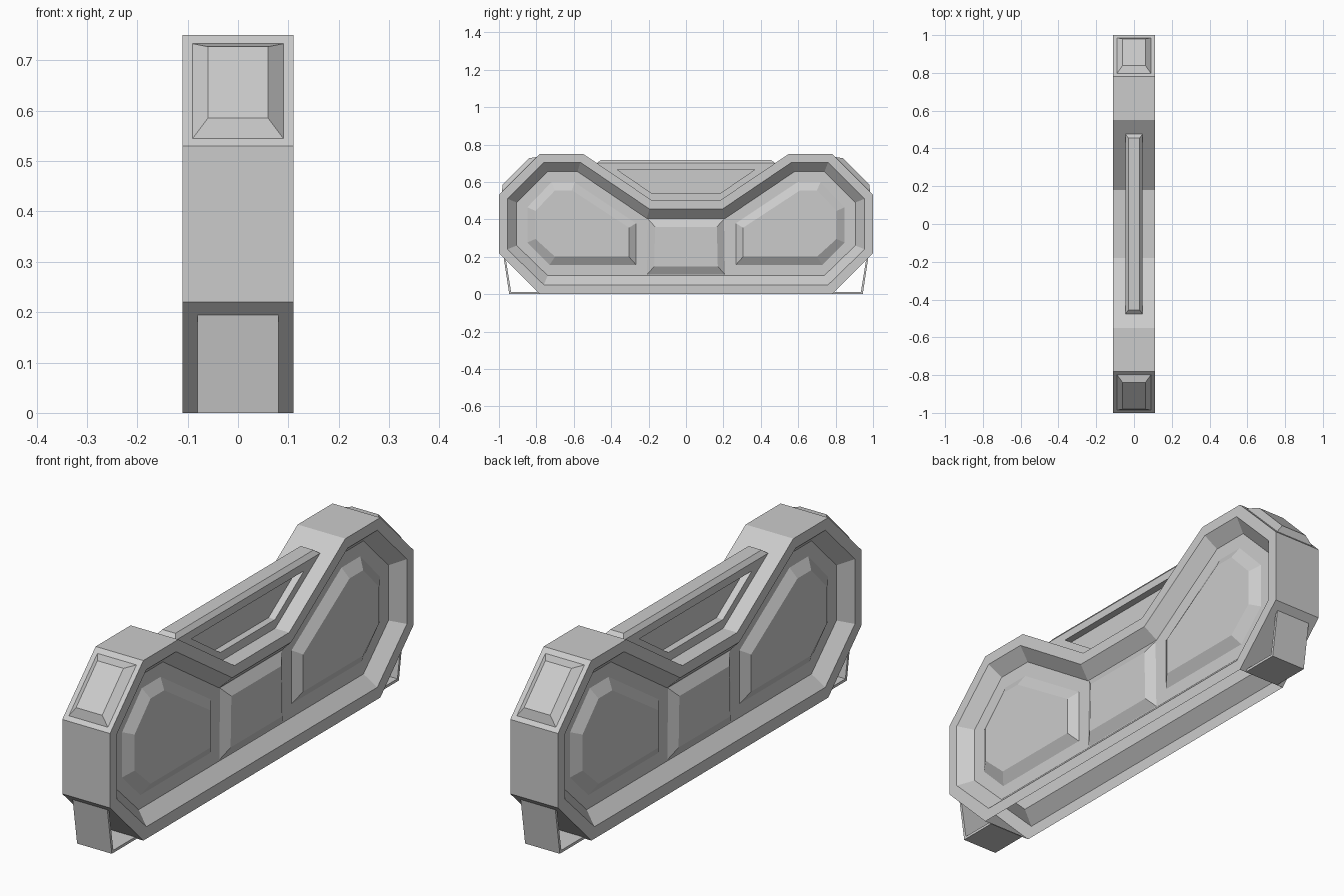
import bpy, bmesh

if "Cube" in bpy.data.objects:
    bpy.data.objects.remove(bpy.data.objects["Cube"])


def both(half):
    """Mirror a half profile (y, z) across y = 0 into a closed loop."""
    return half + [(-y, z) for y, z in reversed(half)]


def loft(name, rings, open_edge=None):
    """Skin a chain of equal-length 3D loops, capping both ends.
    open_edge = (ring, edge) leaves out one side face."""
    bm = bmesh.new()
    vs = [[bm.verts.new(p) for p in r] for r in rings]
    n = len(rings[0])
    bm.faces.new(vs[0])
    bm.faces.new(list(reversed(vs[-1])))
    for k in range(len(vs) - 1):
        for i in range(n):
            if (k, i) != open_edge:
                j = (i + 1) % n
                bm.faces.new((vs[k][i], vs[k][j], vs[k + 1][j], vs[k + 1][i]))
    bmesh.ops.recalc_face_normals(bm, faces=bm.faces)
    me = bpy.data.meshes.new(name)
    bm.to_mesh(me)
    bm.free()
    ob = bpy.data.objects.new(name, me)
    bpy.context.collection.objects.link(ob)
    return ob


def at(x, loop):
    return [(x, y, z) for y, z in loop]


def symmetric(name, layers, open_edge=None):
    """Layers run from the innermost loop outwards on +x, then mirror to -x."""
    rings = [at(x, l) for x, l in layers]
    rings += [at(-x, l) for x, l in reversed(layers)]
    return loft(name, rings, open_edge)


# Hollow main body: outer skin, flat rim, sloped recess; underside left open
outer = both([(.78, 0), (1, .22), (1, .53), (.78, .75), (.55, .75), (.18, .50)])
rim = both([(.76, .05), (.955, .24), (.955, .51), (.76, .705), (.565, .705), (.195, .455)])
floor = both([(.74, .10), (.905, .26), (.905, .49), (.74, .655), (.58, .655), (.21, .405)])
symmetric("barrier_body", [(.06, floor), (.11, rim), (.11, outer)],
          open_edge=(2, len(outer) - 1))

# Raised side pods and centre blocks
pod_base = [(.73, .155), (.85, .275), (.85, .465), (.72, .60), (.595, .60), (.265, .38), (.265, .155)]
pod_top = [(.70, .20), (.805, .295), (.805, .445), (.70, .555), (.61, .555), (.305, .355), (.305, .20)]
block_base = both([(.21, .103), (.205, .403)])
block_top = both([(.17, .148), (.165, .36)])
for sx, side in ((1, "right"), (-1, "left")):
    loft("centre_block_" + side, [at(sx * .059, block_base), at(sx * .085, block_top)])
    for sy, end in ((-1, "front"), (1, "back")):
        loft(f"side_pod_{side}_{end}", [
            [(sx * .059, sy * y, z) for y, z in pod_base],
            [(sx * .087, sy * y, z) for y, z in pod_top]])

# End pads on the upper chamfers and bent sheet feet under the lower ones
foot = [(.975, .197), (.945, 0), (.78, 0), (.79, .011), (.935, .011), (.963, .184)]
for sy, end in ((-1, "front"), (1, "back")):
    def pad(w, lo, hi):
        return [(x, sy * y, z) for x, (y, z) in
                ((-w, lo), (w, lo), (w, hi), (-w, hi))]
    loft("end_pad_" + end, [pad(.09, (.985, .545), (.797, .733)),
                            pad(.06, (.98, .585), (.84, .727))])
    loft("foot_" + end, [[(x, sy * y, z) for y, z in foot] for x in (-.08, .08)])

# Thin upright panel over the dip, recessed on both sides, with a bevelled cap
plate = both([(.18, .495), (.476, .70)])
recess = both([(.18, .537), (.37, .667)])
symmetric("top_panel", [(.015, recess), (.045, recess), (.045, plate)])


def rect(w, l, z):
    return [(-w, -l, z), (w, -l, z), (w, l, z), (-w, l, z)]


loft("top_panel_cap", [rect(.045, .476, .70), rect(.03, .455, .718)])
